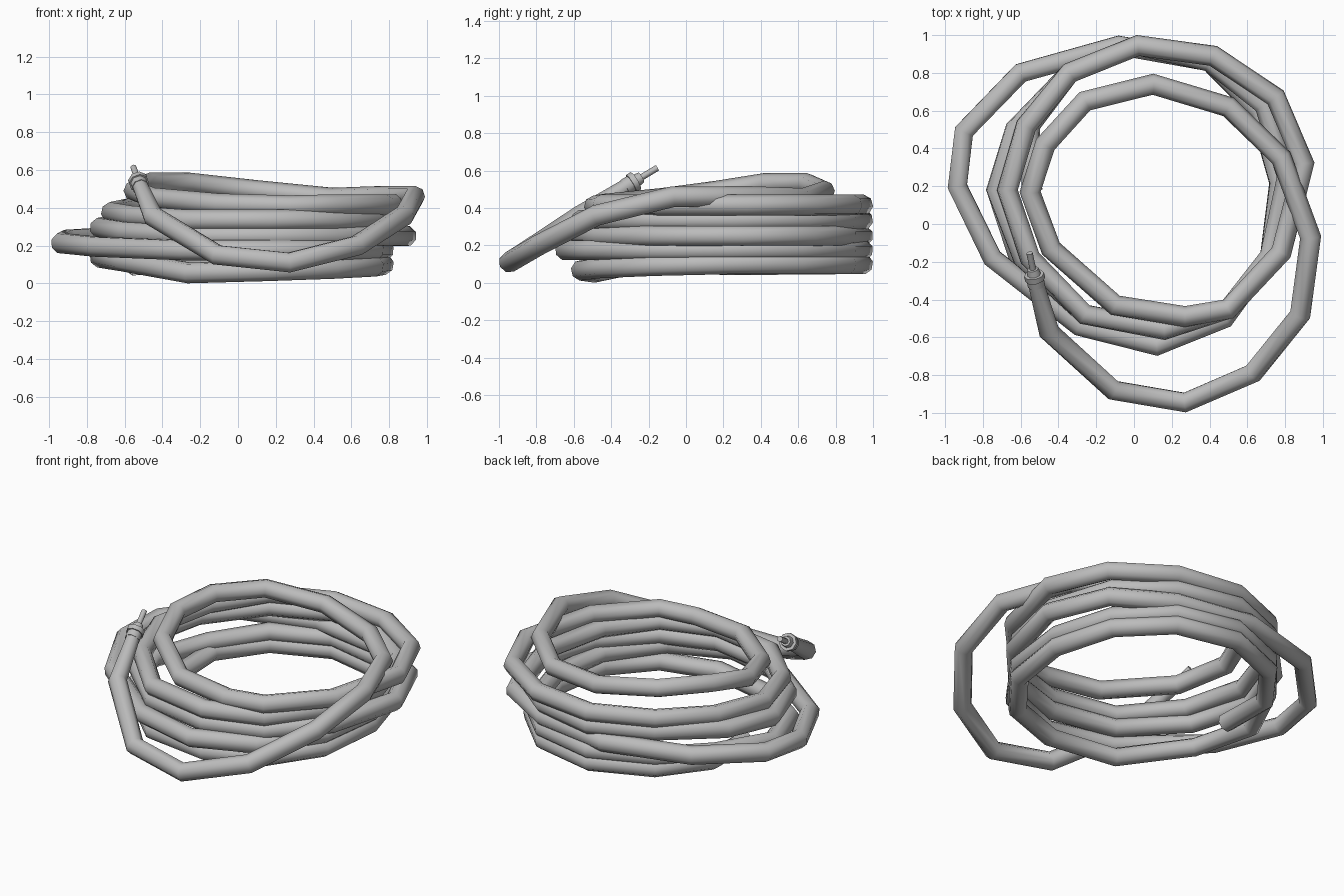
import bpy, math
from mathutils import Vector

cube = bpy.data.objects.get("Cube")
if cube:
    bpy.data.objects.remove(cube, do_unlink=True)

HOSE_RADIUS = 0.056


def make_material(name, colour):
    material = bpy.data.materials.new(name)
    material.use_nodes = True
    material.diffuse_color = colour
    for node in material.node_tree.nodes:
        if node.type == "BSDF_PRINCIPLED":
            node.inputs["Base Color"].default_value = colour
    return material


grey = make_material("plain grey", (0.5, 0.5, 0.5, 1))


def finish(obj, material):
    """Give a part its colour and smooth its rounded faces."""
    obj.data.materials.clear()
    obj.data.materials.append(material)
    bpy.ops.object.select_all(action="DESELECT")
    obj.select_set(True)
    bpy.context.view_layer.objects.active = obj
    bpy.ops.object.shade_smooth_by_angle(angle=math.radians(50))


def make_tube(name, points, radius, end_taper):
    """Sweep an eight-sided tube along straight segments."""
    curve = bpy.data.curves.new(name, "CURVE")
    curve.dimensions = "3D"
    curve.bevel_depth = radius
    curve.bevel_resolution = 2
    curve.use_fill_caps = True
    spline = curve.splines.new("POLY")
    spline.points.add(len(points) - 1)
    for knot, position in zip(spline.points, points):
        knot.co = (*position, 1)
    spline.points[0].radius = end_taper
    obj = bpy.data.objects.new(name, curve)
    bpy.context.collection.objects.link(obj)
    bpy.ops.object.select_all(action="DESELECT")
    obj.select_set(True)
    bpy.context.view_layer.objects.active = obj
    bpy.ops.object.convert(target="MESH")
    obj = bpy.context.view_layer.objects.active
    finish(obj, grey)


def make_rod(name, base, axis, start, end, radius, tip_radius):
    """Place a short cylinder or cone along the fitting axis."""
    bpy.ops.mesh.primitive_cone_add(
        vertices=8, radius1=radius, radius2=tip_radius, depth=end - start,
        location=base + axis * (start + end) / 2,
        rotation=axis.to_track_quat("Z", "Y").to_euler())
    obj = bpy.context.object
    obj.name = name
    finish(obj, grey)


# Loose top turn, starting at the fitting and dropping over the front
path = [Vector(p) for p in (
    (-.52, -.31, .52), (-.45, -.57, .355), (-.11, -.88, .15), (.27, -.945, .11),
    (.63, -.79, .2), (.88, -.48, .36), (.935, -.07, .46), (.78, .35, .46),
    (.5, .62, .45), (.1, .74, .49), (-.26, .65, .53), (-.47, .42, .53),
    (-.55, .17, .49), (-.44, -.13, .45), (-.1, -.43, .42), (.27, -.49, .41))]

# Outline of one stacked turn, counterclockwise from the front
ring = [(-.26, -.48), (.16, -.56), (.5, -.45), (.72, -.17), (.77, .22), (.66, .6),
        (.4, .86), (.02, .945), (-.34, .8), (-.57, .52), (-.67, .18), (-.55, -.18)]

# Sideways pulls on single knots, by turn and knot
pulls = {
    (0, 3): (.06, .02), (0, 4): (.13, .1), (0, 5): (.09, .07), (0, 6): (.02, .03),
    (1, 4): (.04, .03), (1, 5): (.03, .03),
    (1, 9): (-.06, -.02), (1, 10): (-.06, 0), (1, 11): (-.04, 0),
    (2, 3): (.05, .02), (2, 4): (.12, .08), (2, 5): (.08, .06), (2, 7): (-.1, 0),
    (2, 8): (-.26, 0), (2, 9): (-.33, -.03), (2, 10): (-.265, .02), (2, 11): (-.2, 0),
    (3, 0): (-.03, -.06), (3, 1): (-.04, -.085), (3, 2): (-.02, -.05),
    (3, 10): (-.06, 0), (3, 11): (-.06, 0),
    (4, 9): (.02, 0), (4, 10): (.13, 0),
}
heights = [.415, .335, .25, .175, .1, .09]
LAST = len(heights) - 2

# Stacked turns: level around the back, stepping down on the right-hand side
for turn in range(LAST + 1):
    for knot, (x, y) in enumerate(ring):
        if turn == 0 and knot < 2 or turn == LAST and knot > 10:
            continue
        dx, dy = pulls.get((turn, knot), (0, 0))
        drop = max(0, knot - 8) / 4
        z = heights[turn] * (1 - drop) + heights[turn + 1] * drop
        if turn == LAST:
            z -= max(0, .045 - .012 * knot)
        path.append(Vector((x + dx, y + dy, z)))

make_tube("hose", path, HOSE_RADIUS, 0.75)

# End fitting: sleeve, flange, neck and thin nozzle
axis = Vector((-.17, .8, .48)).normalized()
base = path[0]
make_rod("fitting_sleeve", base, axis, -.02, .04, .046, .046)
make_rod("fitting_flange", base, axis, .02, .05, .054, .054)
make_rod("fitting_neck", base, axis, .05, .085, .036, .03)
make_rod("nozzle", base, axis, .08, .185, .017, .017)
